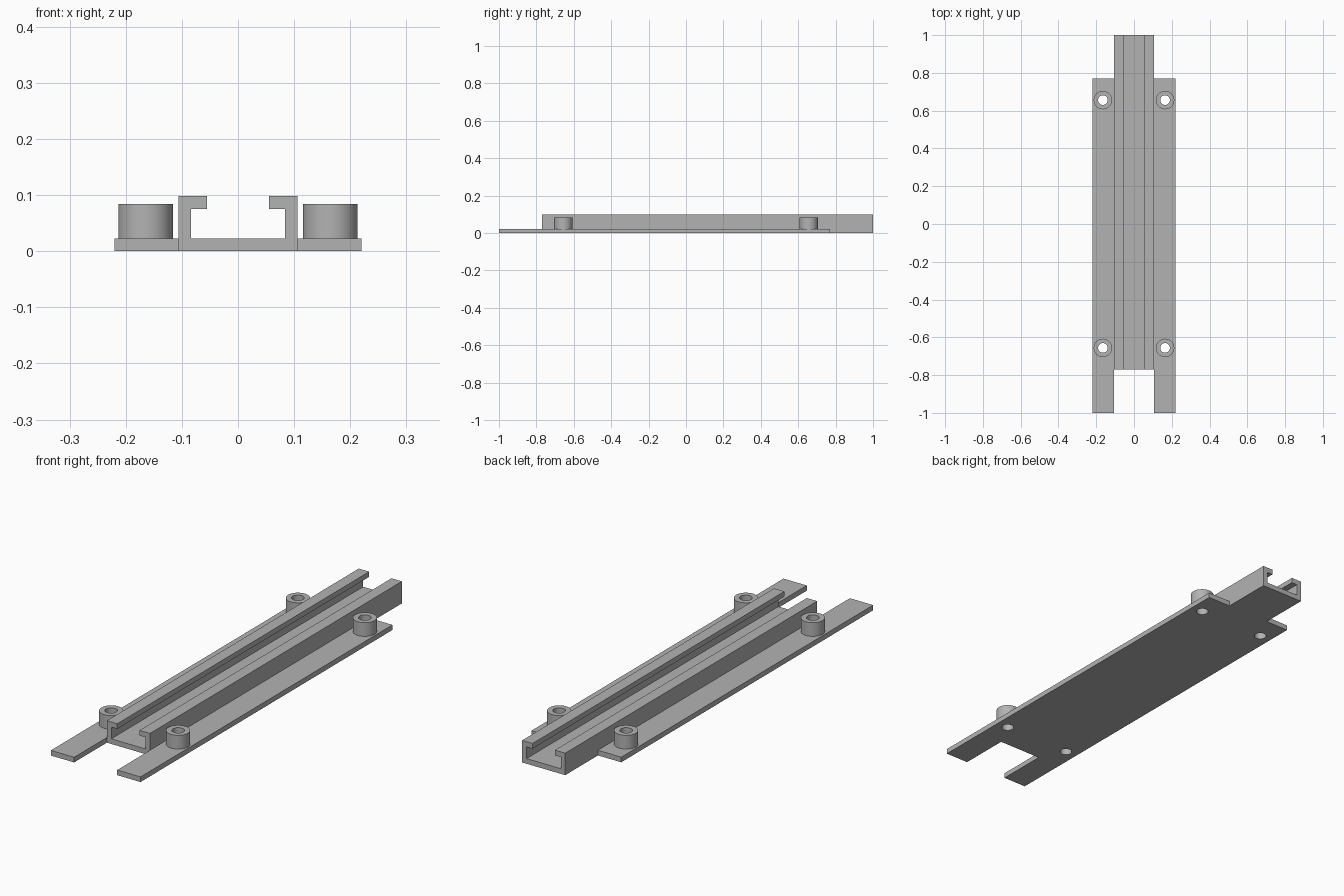
import bpy
import bmesh
from mathutils import Matrix

cube = bpy.data.objects.get("Cube")
if cube:
    bpy.data.objects.remove(cube, do_unlink=True)

grey = bpy.data.materials.new("plain grey")
grey.use_nodes = True
GREY = (0.45, 0.45, 0.45, 1)
grey.diffuse_color = GREY
grey.node_tree.nodes["Principled BSDF"].inputs["Base Color"].default_value = GREY

# Main dimensions
PLATE = 0.023           # plate and wall thickness
OUTER, INNER, LIP = 0.106, 0.084, 0.055
EDGE = 0.2205           # outer edge of the side flanges
TOP, LIP_BASE = 0.098, 0.075
SHORT = 0.77            # shorter end of the sliding overlap
BOSS_X, BOSS_Y = 0.1647, 0.656
BOSS_R, BORE_R, BOSS_TOP = 0.0487, 0.0255, 0.084


def finish(name, bm):
    bmesh.ops.recalc_face_normals(bm, faces=bm.faces)
    mesh = bpy.data.meshes.new(name)
    bm.to_mesh(mesh)
    bm.free()
    mesh.materials.append(grey)
    obj = bpy.data.objects.new(name, mesh)
    bpy.context.collection.objects.link(obj)
    return obj


def extrude_profile(name, points, y0, y1):
    """Extrude an x-z outline along y."""
    bm = bmesh.new()
    face = bm.faces.new([bm.verts.new((x, y0, z)) for x, z in points])
    ext = bmesh.ops.extrude_face_region(bm, geom=[face])
    verts = [v for v in ext["geom"] if isinstance(v, bmesh.types.BMVert)]
    bmesh.ops.translate(bm, verts=verts, vec=(0, y1 - y0, 0))
    return finish(name, bm)


def cylinder(name, x, y, z0, z1, radius):
    bm = bmesh.new()
    bmesh.ops.create_cone(bm, cap_ends=True, segments=48, radius1=radius,
                          radius2=radius, depth=z1 - z0,
                          matrix=Matrix.Translation((x, y, (z0 + z1) / 2)))
    return finish(name, bm)


def activate(obj):
    bpy.ops.object.select_all(action="DESELECT")
    obj.select_set(True)
    bpy.context.view_layer.objects.active = obj


def drill(obj, x, y):
    """Cut a vertical bore through a part."""
    cutter = cylinder("bore_cutter", x, y, -0.1, 0.2, BORE_R)
    cutter.hide_render = True
    mod = obj.modifiers.new("bore", "BOOLEAN")
    mod.operation = "DIFFERENCE"
    mod.solver = "EXACT"
    mod.object = cutter
    activate(obj)
    bpy.ops.object.modifier_apply(modifier=mod.name)
    bpy.data.objects.remove(cutter, do_unlink=True)


# Central channel with inward lips, projecting at the back
half = [(OUTER, 0), (OUTER, TOP), (LIP, TOP), (LIP, LIP_BASE),
        (INNER, LIP_BASE), (INNER, PLATE)]
extrude_profile("channel_rail", half + [(-x, z) for x, z in reversed(half)], -SHORT, 1)

# Side flanges projecting at the front, each with two hollow bosses
for side, s in (("left", 1), ("right", -1)):
    outline = [(s * OUTER, 0), (s * EDGE, 0), (s * EDGE, PLATE), (s * OUTER, PLATE)]
    flange = extrude_profile(side + "_flange", outline, -1, SHORT)
    for end, y in (("front", -BOSS_Y), ("back", BOSS_Y)):
        boss = cylinder(f"{end}_{side}_boss", s * BOSS_X, y, PLATE, BOSS_TOP, BOSS_R)
        for part in (flange, boss):
            drill(part, s * BOSS_X, y)
            activate(part)
            bpy.ops.object.shade_smooth_by_angle()
